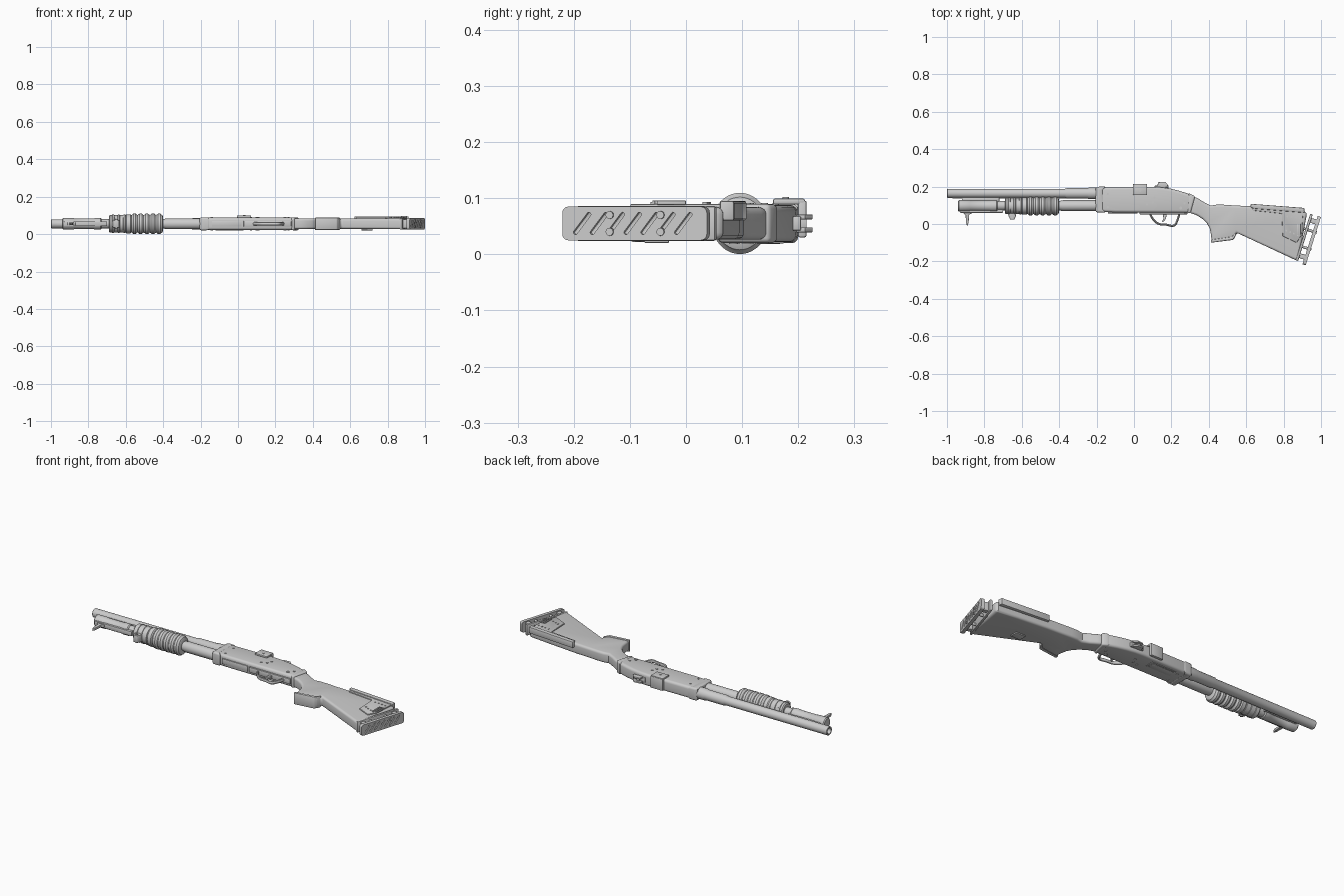
import bpy, bmesh, math
from mathutils import Matrix, Vector

if "Cube" in bpy.data.objects:
    bpy.data.objects.remove(bpy.data.objects["Cube"])

ZC = 0.055  # mid-plane of the gun, which lies on its side


def finish(name, bm, bevel=0.0, seg=2):
    bmesh.ops.recalc_face_normals(bm, faces=bm.faces)
    me = bpy.data.meshes.new(name)
    bm.to_mesh(me)
    bm.free()
    ob = bpy.data.objects.new(name, me)
    bpy.context.collection.objects.link(ob)
    if bevel:
        m = ob.modifiers.new("bevel", 'BEVEL')
        m.width, m.segments, m.limit_method = bevel, seg, 'ANGLE'
        m.angle_limit = math.radians(40)
    return ob


def prism(name, pts, z0, z1, bevel=0.003, seg=2):
    """Side profile in XY, extruded through z."""
    bm = bmesh.new()
    f = bm.faces.new([bm.verts.new((x, y, z0)) for x, y in pts])
    r = bmesh.ops.extrude_face_region(bm, geom=[f])
    bmesh.ops.translate(bm, vec=(0, 0, z1 - z0),
                        verts=[v for v in r['geom'] if isinstance(v, bmesh.types.BMVert)])
    return finish(name, bm, bevel, seg)


def box(name, x, y, z, bevel=0.003):
    return prism(name, [(x[0], y[0]), (x[1], y[0]), (x[1], y[1]), (x[0], y[1])], z[0], z[1], bevel)


def lathe(name, prof, y, z=ZC, sy=1.0, sz=1.0, n=32):
    """(x, radius) profile turned around an x-parallel axis."""
    bm = bmesh.new()
    rings = [[bm.verts.new((x, y + sy * r * math.cos(2 * math.pi * i / n),
                            z + sz * r * math.sin(2 * math.pi * i / n))) for i in range(n)]
             for x, r in prof]
    for a, b in zip(rings, rings[1:]):
        for i in range(n):
            bm.faces.new((a[i], a[(i + 1) % n], b[(i + 1) % n], b[i]))
    bm.faces.new(rings[0])
    bm.faces.new(rings[-1])
    return finish(name, bm)


def screw(name, x, y, z, r=0.006, h=0.004):
    bm = bmesh.new()
    bmesh.ops.create_cone(bm, cap_ends=True, segments=16, radius1=r, radius2=r, depth=h,
                          matrix=Matrix.Translation((x, y, z)))
    return finish(name, bm)


def strap(name, pts, r, flat=1.0):
    """Bent bar along a path of 3D points."""
    cu = bpy.data.curves.new(name, 'CURVE')
    cu.dimensions, cu.bevel_depth, cu.bevel_resolution, cu.use_fill_caps = '3D', r, 2, True
    sp = cu.splines.new('BEZIER')
    sp.bezier_points.add(len(pts) - 1)
    for p, co in zip(sp.bezier_points, pts):
        p.co = co
        p.handle_left_type = p.handle_right_type = 'AUTO'
    sp.resolution_u = 6
    ob = bpy.data.objects.new(name, cu)
    bpy.context.collection.objects.link(ob)
    ob.scale.z, ob.location.z = flat, ZC
    return ob


# barrel with open muzzle, collar at the receiver, and rib
lathe("barrel", [(-0.9, .016), (-1, .016), (-1, .022), (-.998, .024), (-.37, .024),
                 (-.36, .028), (-.25, .028), (-.24, .031), (-.18, .031)], 0.164)
box("barrel_rib", (-.97, -.2), (.137, .15), (.048, .062), 0.002)

# magazine tube, front cap and bayonet lug
lathe("magazine_tube", [(-.74, .025), (-.4, .025), (-.38, .029), (-.19, .029)], 0.098)
lathe("magazine_cap", [(-.94, .026), (-.935, .031), (-.88, .031), (-.876, .029),
                       (-.77, .029), (-.765, .031), (-.735, .031), (-.73, .027)], 0.097)
box("cap_rail", (-.93, -.70), (.06, .078), (.042, .068))
box("cap_bracket", (-.92, -.72), (.115, .145), (.046, .064))
prism("lug_spike", [(-.915, .066), (-.865, .066), (-.87, .054), (-.882, .05), (-.884, .008),
                    (-.892, -.012), (-.899, .008), (-.9, .05), (-.91, .054)], .048, .062, .002)

# pump forend with finger rings
prof = [(-.69, .04), (-.685, .046), (-.60, .046), (-.595, .05), (-.575, .05), (-.57, .044)]
for i in range(5):
    x = -.57 + i * .033
    prof += [(x + .004, .048), (x + .01, .0535), (x + .023, .0535), (x + .029, .048), (x + .033, .046)]
prof += [(-.4, .035)]
lathe("pump_forend", prof, 0.096, sy=.93, sz=1.02, n=40)
for i in range(3):
    x = -.675 + i * .03
    lathe("forend_rib", [(x, .044), (x + .003, .049), (x + .012, .049), (x + .015, .044)], .096, sy=.93)
prism("sling_clamp", [(-.672, .065), (-.63, .065), (-.632, .04), (-.64, .024), (-.662, .024),
                      (-.67, .04)], .035, .075)
screw("clamp_screw", -.651, .036, .055, .007, .05)

# receiver body and front sleeve
prism("receiver", [(-.19, .066), (-.19, .197), (.10, .199), (.15, .196), (.20, .188), (.25, .175),
                   (.29, .162), (.322, .148), (.297, .06), (-.1, .062)], .022, .088, .014, 4)
prism("receiver_sleeve", [(-.205, .062), (-.205, .19), (-.198, .199), (-.15, .2), (-.165, .18),
                          (-.165, .08), (-.15, .06)], .02, .09, .013, 4)
prism("receiver_rear_band", [(.292, .165), (.308, .158), (.327, .148), (.302, .057), (.285, .058)],
      .0205, .0895, .012, 3)
box("loading_port", (-.14, .02), (.057, .066), (.04, .07), .002)
box("ejection_port", (-.12, .03), (.125, .175), (.0195, .03), .002)
box("bolt_face", (-.11, .02), (.132, .168), (.018, .025), .002)
for x, y in ((.07, .105), (.11, .14), (.1, .115), (-.14, .16), (-.14, .09), (.27, .11)):
    screw("receiver_pin_top", x, y, .089)
    screw("receiver_pin_bottom", x, y, .021)

# saddle plate over the receiver and rear sight
prism("saddle_side", [(-.005, .155), (.07, .155), (.07, .212), (-.005, .212)], .089, .099, .003)
box("saddle_top", (-.005, .07), (.199, .215), (.03, .096), .004)
screw("saddle_screw", .033, .178, .1)
box("sight_base", (.11, .185), (.19, .205), (.042, .068))
for z in (.039, .062):
    prism("sight_wing", [(.125, .198), (.128, .223), (.165, .226), (.18, .212), (.182, .196)],
          z, z + .009, .002)
box("sight_notch", (.14, .155), (.2, .215), (.046, .064), .001)

# trigger group
box("guard_plate", (.03, .285), (.052, .064), (.04, .07), .003)
strap("trigger_guard", [(.085, .055, 0), (.105, .022, 0), (.13, .002, 0), (.175, -.004, 0),
                        (.215, -.008, 0), (.23, .015, 0), (.243, .056, 0)], .0055, 1.8)
prism("trigger", [(.155, .058), (.175, .058), (.172, .035), (.165, .018), (.153, .01),
                  (.15, .014), (.157, .028)], .049, .061, .002)
screw("safety_button", .25, .085, .055, .008, .074)

# stock with pistol grip
prism("stock", [(.318, .147), (.345, .135), (.375, .116), (.41, .098), (.44, .103), (.48, .103),
                (.54, .099), (.62, .095), (.80, .078), (.915, .066), (.925, .058), (.878, -.196),
                (.862, -.192), (.55, -.047), (.535, -.082), (.415, -.098), (.412, -.06),
                (.405, -.025), (.39, .004), (.365, .028), (.335, .047), (.296, .06)],
      .026, .084, .014, 4)
prism("grip_cap", [(.41, -.084), (.412, -.1), (.53, -.085), (.545, -.06), (.548, -.045),
                   (.52, -.068)], .022, .088, .006)

# cheek rest along the comb, L-shaped side panel and its screws
prism("cheek_rest", [(.625, .108), (.91, .086), (.912, .06), (.64, .082), (.622, .092)],
      .06, .095, .004)
prism("side_panel", [(.63, .088), (.905, .066), (.895, -.06), (.87, -.10), (.795, -.065),
                     (.79, .056), (.635, .072)], .08, .09, .003)
for i in range(4):
    screw("panel_screw_upper", .82 + i * .022, .04 - i * .002, .091, .0045)
    screw("panel_screw_lower", .815 + i * .02, -.035 - i * .008, .091, .0045)
for i in range(3):
    box("panel_slot", (.872 + i * .012, .88 + i * .012), (-.06 + i * .004, 0), (.088, .096), .002)
box("panel_underside_tab", (.66, .72), (-.075, -.03), (.02, .03), .003)


# butt: local frame tilted with the butt plate
def tilt(ob, x, y):
    ob.matrix_world = Matrix.Translation((x, y, ZC)) @ Matrix.Rotation(-math.radians(17.5), 4, 'Z')
    return ob


tilt(box("butt_spacer", (-.007, .007), (-.131, .131), (-.031, .031), .005), .910, -.071)
for y in (-.1, .098):
    tilt(box("butt_block", (-.03, .02), (y - .013, y + .013), (-.024, .024)), .935, -.08)
for y in (-.05, .045):
    for z in (-.015, .015):
        ob = lathe("butt_post", [(-.04, .007), (.03, .007)], y, z, n=12)
        tilt(ob, .935, -.08)

bm = bmesh.new()
bmesh.ops.create_cube(bm, size=1, matrix=Matrix.Diagonal((.018, .27, .06, 1)))
xe = [e for e in bm.edges if abs((e.verts[0].co - e.verts[1].co).x) > .01]
bmesh.ops.bevel(bm, geom=xe, offset=.011, segments=4, profile=.5, affect='EDGES')
plate = tilt(finish("butt_plate", bm), .95, -.089)

# diagonal slots cut into the butt plate
bm = bmesh.new()
for i in range(7):
    m = (Matrix.Translation((.009, -.098 + i * .0315, 0)) @ Matrix.Rotation(math.radians(52), 4, 'X')
         @ Matrix.Diagonal((.012, .048, .0075, 1)))
    bmesh.ops.create_cube(bm, size=1, matrix=m)
cutter = tilt(finish("slot_cutter", bm, .003), .95, -.089)
cutter.hide_render = True
b = plate.modifiers.new("slots", 'BOOLEAN')
b.operation, b.object, b.solver = 'DIFFERENCE', cutter, 'EXACT'

# bake modifiers and shade
bpy.context.view_layer.update()
bpy.ops.object.select_all(action='DESELECT')
for ob in bpy.context.scene.objects:
    if ob is not cutter:
        ob.select_set(True)
        bpy.context.view_layer.objects.active = ob
bpy.ops.object.convert(target='MESH')
bpy.ops.object.shade_smooth_by_angle(angle=math.radians(35))
bpy.data.objects.remove(cutter)
